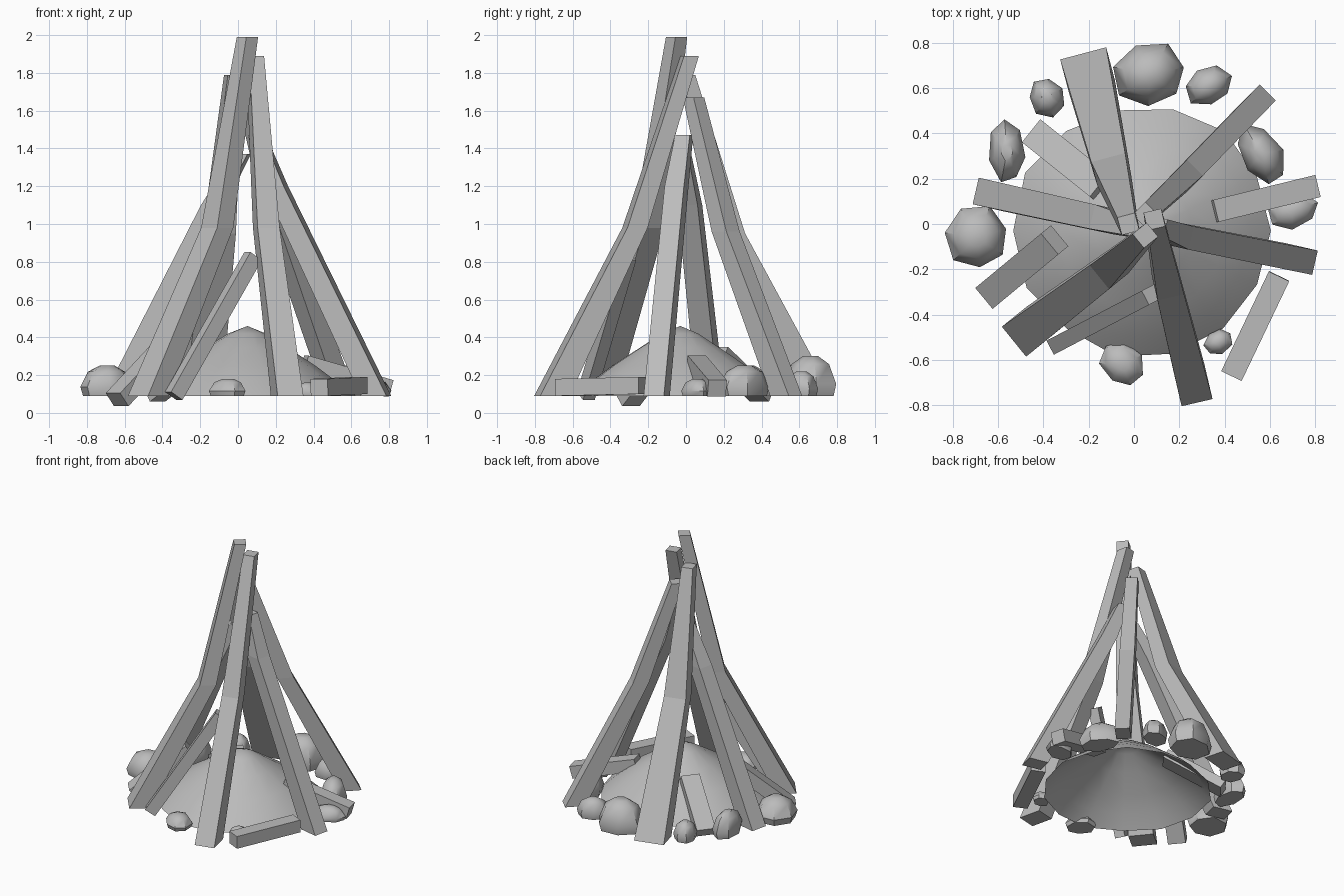
import bpy, bmesh, math, random
from mathutils import Vector

random.seed(4)
cube = bpy.data.objects.get("Cube")
if cube:
    bpy.data.objects.remove(cube, do_unlink=True)

GROUND = 0.09
grey = bpy.data.materials.new("plain grey")
grey.use_nodes = True
colour = (0.5, 0.5, 0.5, 1)
grey.diffuse_color = colour
grey.node_tree.nodes["Principled BSDF"].inputs["Base Color"].default_value = colour


def loft(name, rings, cap_start=True, cap_end=True, smooth=None):
    """Skin a list of equal-length point rings into one object."""
    bm = bmesh.new()
    loops = [[bm.verts.new(p) for p in ring] for ring in rings]
    n = len(loops[0])
    for a, b in zip(loops, loops[1:]):
        for i in range(n):
            j = (i + 1) % n
            bm.faces.new((a[i], a[j], b[j], b[i]))
    if cap_start:
        bm.faces.new(loops[0][::-1])
    if cap_end:
        bm.faces.new(loops[-1])
    bmesh.ops.remove_doubles(bm, verts=bm.verts, dist=0.0005)
    bmesh.ops.recalc_face_normals(bm, faces=bm.faces)
    mesh = bpy.data.meshes.new(name)
    bm.to_mesh(mesh)
    bm.free()
    mesh.materials.append(grey)
    obj = bpy.data.objects.new(name, mesh)
    bpy.context.collection.objects.link(obj)
    if smooth:
        bpy.ops.object.select_all(action="DESELECT")
        obj.select_set(True)
        bpy.context.view_layer.objects.active = obj
        bpy.ops.object.shade_smooth_by_angle(angle=math.radians(smooth))
    return obj


def rect(centre, u, v, w, h):
    c = Vector(centre)
    return [c + u * w * a / 2 + v * h * b / 2
            for a, b in ((-1, -1), (1, -1), (1, 1), (-1, 1))]


def pole(name, base, mid, top, width, depth):
    """Bent, tapering pole with level cross-sections."""
    out = Vector((base[0] - top[0], base[1] - top[1], 0)).normalized()
    side = Vector((-out.y, out.x, 0))
    rings = [rect((*base, GROUND), side, out, width, depth),
             rect(mid, side, out, (width + 0.1) / 2, 0.11),
             rect(top, side, out, 0.08, 0.08)]
    loft(name, rings)


def log(name, start, end, width, height):
    """Straight short log, square to its own axis."""
    a, b = Vector(start), Vector(end)
    axis = (b - a).normalized()
    side = axis.cross(Vector((0, 0, 1))).normalized()
    up = side.cross(axis)
    loft(name, [rect(p, side, up, width, height) for p in (a, b)])


# Tall leaning poles
pole("front_right_pole", (-0.475, -0.475), (-0.11, -0.2, 0.98), (0.05, -0.05, 1.99), 0.17, 0.14)
pole("front_left_pole", (0.26, -0.71), (0.15, -0.27, 0.98), (0.09, 0.02, 1.89), 0.14, 0.16)
pole("back_left_pole", (0.54, 0.53), (0.23, 0.21, 0.96), (0.05, 0.04, 1.67), 0.10, 0.14)
pole("back_right_pole", (-0.205, 0.68), (-0.1, 0.24, 0.95), (-0.025, 0.0, 1.79), 0.21, 0.15)
pole("left_pole", (0.73, -0.155), (0.2, -0.05, 1.2), (0.1, -0.01, 1.47), 0.11, 0.14)
pole("right_pole", (-0.63, 0.13), (-0.13, 0.02, 1.1), (0.02, -0.02, 1.37), 0.12, 0.14)

# Short logs leaning on the mound
log("leaning_front_stick", (-0.34, -0.53, 0.09), (0.08, -0.31, 0.83), 0.07, 0.08)
log("back_right_log", (-0.44, 0.4, 0.09), (-0.14, 0.16, 0.32), 0.13, 0.07)
log("right_log", (-0.64, -0.31, 0.07), (-0.35, -0.07, 0.38), 0.12, 0.09)
log("left_log", (0.8, 0.165, 0.13), (0.35, 0.055, 0.26), 0.1, 0.09)
log("front_left_log", (0.43, -0.67, 0.135), (0.64, -0.23, 0.145), 0.1, 0.09)

# Ash mound: low open dome with an uneven rim
SIDES = 14
rim = [random.uniform(0.95, 1.04) for _ in range(SIDES)]
profile = ((0.57, GROUND), (0.48, 0.17), (0.37, 0.25), (0.22, 0.345), (0.1, 0.42), (0.0, 0.46))
rings = []
for r, z in profile:
    rings.append([Vector((0.05 + r * k * math.cos(math.tau * i / SIDES),
                          -0.03 + r * k * math.sin(math.tau * i / SIDES), z))
                  for i, k in enumerate(rim)])
loft("ash_mound", rings, False, False, 60)


def rock(index, x, y, rx, ry, height, turn):
    """Chunky stone with a flat base, a wide waist and a small top."""
    n = 7
    jitter = [random.uniform(0.9, 1.08) for _ in range(n)]
    rings = []
    for scale, z in ((0.9, 0), (1.0, 0.3), (0.72, 0.8), (0.3, 1)):
        ring = []
        for i, k in enumerate(jitter):
            a = math.tau * i / n
            px, py = rx * scale * k * math.cos(a), ry * scale * k * math.sin(a)
            ring.append(Vector((x + px * math.cos(turn) - py * math.sin(turn),
                                y + px * math.sin(turn) + py * math.cos(turn),
                                GROUND + height * z)))
        rings.append(ring)
    loft(f"rock_{index}", rings, smooth=40)


# Ring of stones: x, y, half length, half width, height, turn
stones = (
    (-0.69, -0.06, 0.14, 0.14, 0.16, 0.3),
    (-0.56, 0.32, 0.14, 0.08, 0.16, 1.65),
    (-0.385, 0.56, 0.08, 0.09, 0.13, 0.5),
    (0.07, 0.66, 0.16, 0.14, 0.21, 0.2),
    (0.33, 0.61, 0.11, 0.09, 0.13, 0.4),
    (0.56, 0.31, 0.15, 0.09, 0.16, 2.1),
    (0.7, 0.06, 0.12, 0.08, 0.09, 0.3),
    (-0.05, -0.62, 0.11, 0.09, 0.09, 2.3),
    (0.37, -0.52, 0.07, 0.055, 0.07, 0.6),
)
for number, stone in enumerate(stones, 1):
    rock(number, *stone)
